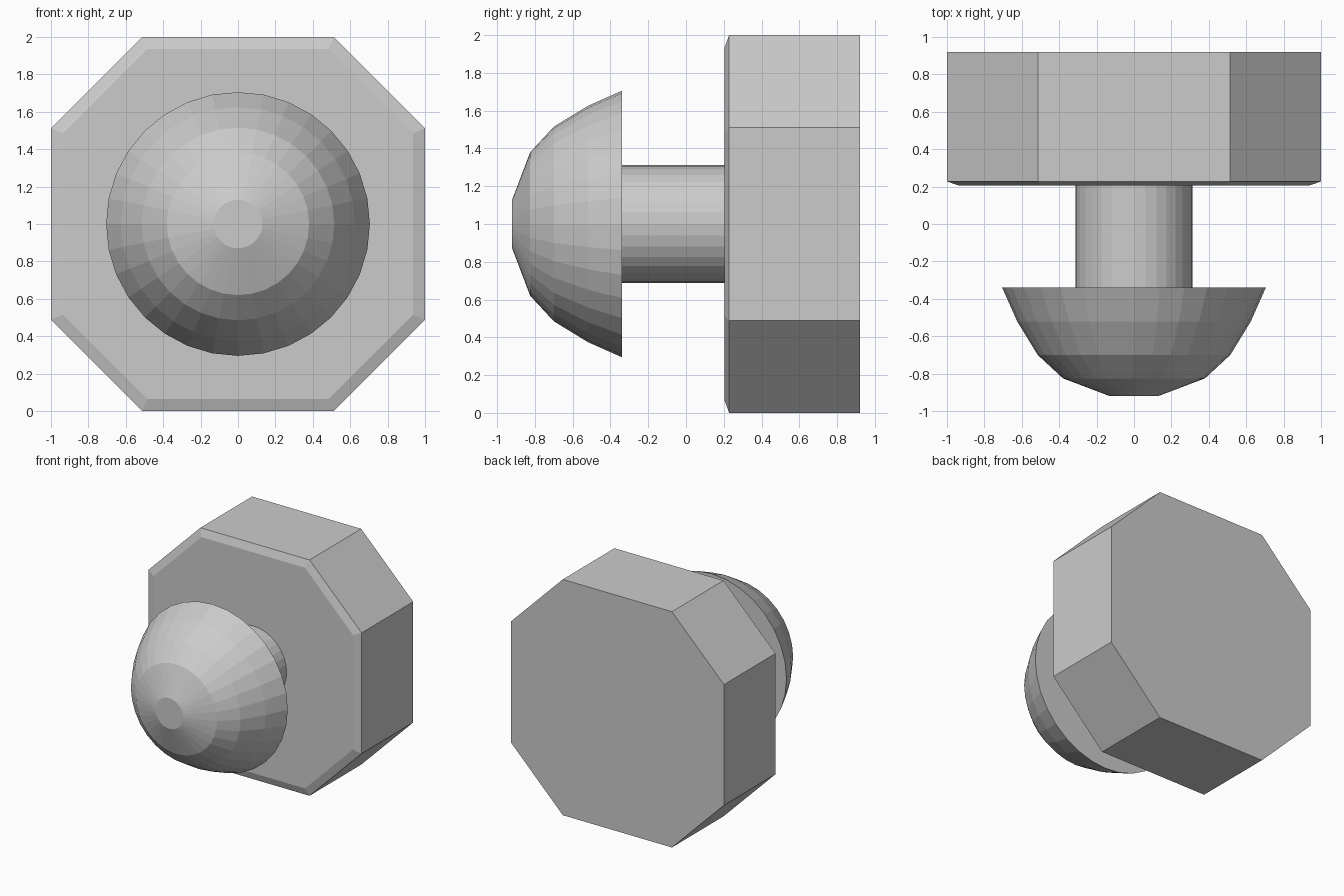
import bpy
import bmesh
import math

cube = bpy.data.objects.get("Cube")
if cube:
    bpy.data.objects.remove(cube, do_unlink=True)

GREY = (0.6, 0.6, 0.6, 1)
steel = bpy.data.materials.new("plain grey")
steel.use_nodes = True
steel.diffuse_color = GREY
steel.node_tree.nodes["Principled BSDF"].inputs["Base Color"].default_value = GREY


def circle(radius, sides=32):
    return [(radius * math.cos(2 * math.pi * i / sides),
             radius * math.sin(2 * math.pi * i / sides)) for i in range(sides)]


def octagon(half, flat):
    """Octagon whose axis-aligned sides lie at half and end at flat."""
    quarter = [(half, -flat), (half, flat), (flat, half), (-flat, half)]
    return quarter + [(-x, -z) for x, z in quarter]


def loft(name, sections):
    """Skin a list of (y, outline) sections around the long axis, with end caps."""
    bm = bmesh.new()
    rings = [[bm.verts.new((x, y, z + 1)) for x, z in outline] for y, outline in sections]
    for a, b in zip(rings, rings[1:]):
        for i in range(len(a)):
            j = (i + 1) % len(a)
            bm.faces.new((a[i], a[j], b[j], b[i]))
    bm.faces.new(rings[0])
    bm.faces.new(rings[-1])
    bmesh.ops.recalc_face_normals(bm, faces=bm.faces)
    mesh = bpy.data.meshes.new(name)
    bm.to_mesh(mesh)
    bm.free()
    mesh.materials.append(steel)
    obj = bpy.data.objects.new(name, mesh)
    bpy.context.collection.objects.link(obj)
    return obj


# Domed head with a flat underside
dome = [(-0.92, 0.13), (-0.825, 0.38), (-0.70, 0.515), (-0.52, 0.625), (-0.34, 0.705)]
loft("domed_head", [(y, circle(r)) for y, r in dome])

# Round shaft
loft("shaft", [(-0.34, circle(0.313)), (0.205, circle(0.313))])

# Octagonal block with a chamfered front rim
loft("octagonal_block", [(0.205, octagon(0.936, 0.485)),
                         (0.228, octagon(1, 0.512)),
                         (0.92, octagon(1, 0.512))])
